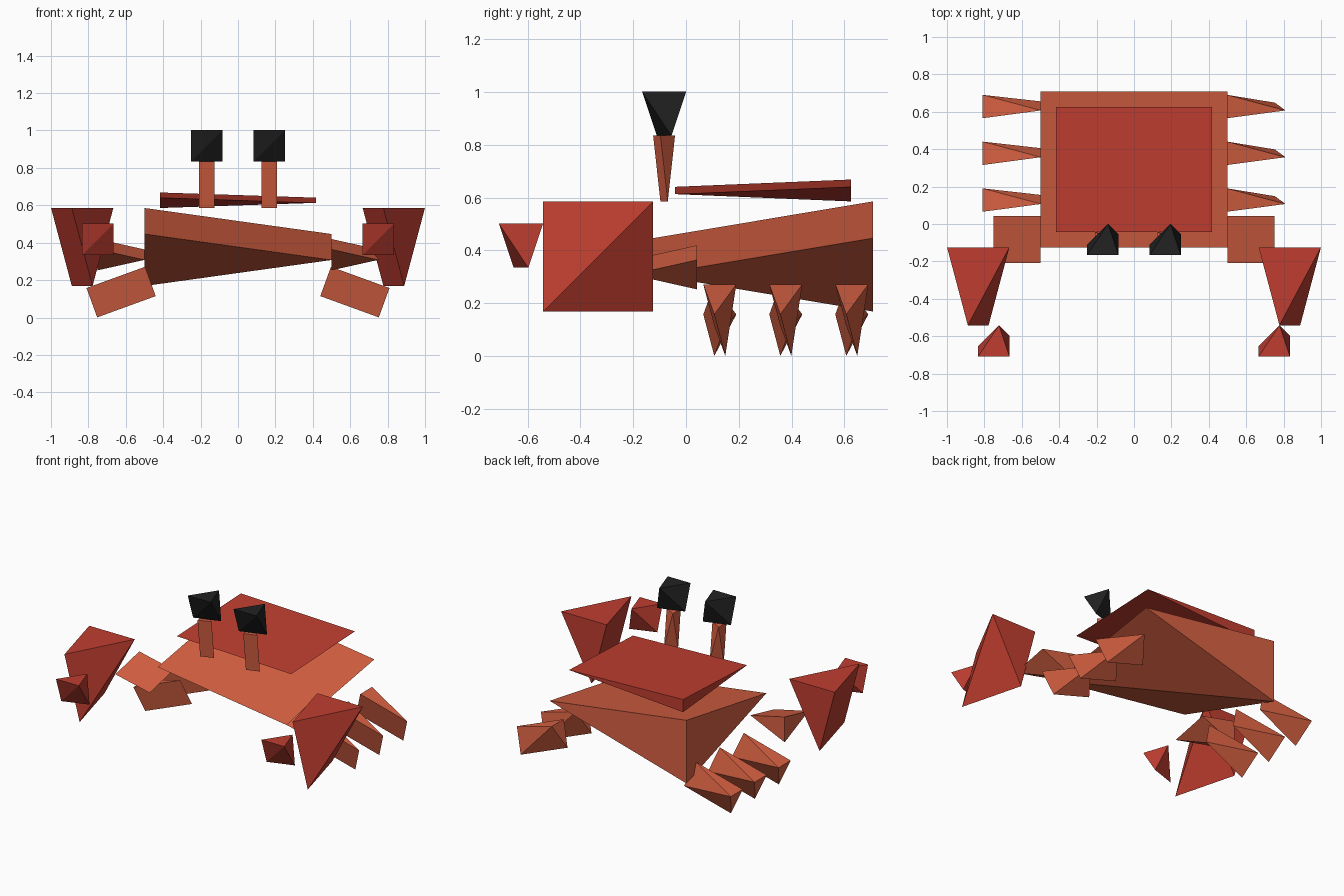
import bpy, bmesh, math
from mathutils import Matrix, Vector

if "Cube" in bpy.data.objects:
    bpy.data.objects.remove(bpy.data.objects["Cube"])


def material(name, rgb):
    m = bpy.data.materials.new(name)
    m.diffuse_color = (*rgb, 1)
    m.use_nodes = True
    m.node_tree.nodes["Principled BSDF"].inputs["Base Color"].default_value = m.diffuse_color
    return m


ORANGE = material("orange shell", (0.694, 0.122, 0.056))
RED = material("red shell", (0.527, 0.048, 0.030))
BLACK = material("eye black", (0.016, 0.016, 0.016))

T, U = 1 / 3, 2 / 3
# Five-cornered facets in a unit box: a slanted base and an apex beside one corner
FLAT = [(0, 1, 1), (1, 1, U), (1, 0, T), (0, 0, U), (0, 1, 0)]      # base on top
SIDE = [(0, 1, 1), (T, 0, 1), (U, 0, 0), (T, 1, 0), (1, 1, 1)]      # base on the left
FRONT = [(0, 0, 1), (1, T, 1), (1, U, 0), (0, T, 0), (0, 1, 1)]     # base in front
GEM = [(0, 0, 1), (1, 0, 1), (U, 1, 1), (0, T, 0), (1, U, 0)]       # irregular nugget


def part(name, shape, centre, size, mat, tilt=0):
    """Convex facet scaled to a box, tilted about y and placed at its centre."""
    bm = bmesh.new()
    for p in shape:
        bm.verts.new([(c - 0.5) * s for c, s in zip(p, size)])
    bmesh.ops.convex_hull(bm, input=bm.verts[:])
    bmesh.ops.dissolve_limit(bm, angle_limit=math.radians(0.5),
                             verts=bm.verts[:], edges=bm.edges[:])
    bmesh.ops.recalc_face_normals(bm, faces=bm.faces[:])
    bm.transform(Matrix.Translation(Vector(centre)) @ Matrix.Rotation(math.radians(tilt), 4, 'Y'))
    mesh = bpy.data.meshes.new(name)
    bm.to_mesh(mesh)
    bm.free()
    mesh.materials.append(mat)
    obj = bpy.data.objects.new(name, mesh)
    bpy.context.collection.objects.link(obj)


# Body and the shell plate over it
part("body", FLAT, (0, 0.292, 0.377), (1, 0.833, 0.417), ORANGE)
part("shell_plate", FLAT, (0, 0.292, 0.627), (0.833, 0.667, 0.083), RED)

for side, label in ((-1, "left"), (1, "right")):
    # Eyes on stalks
    part(f"{label}_eye_stalk", FRONT, (side * 0.167, -0.083, 0.71), (0.083, 0.083, 0.25), ORANGE)
    part(f"{label}_eye", GEM, (side * 0.167, -0.083, 0.918), (0.167, 0.167, 0.167), BLACK)
    # Arm, claw and pincer tip
    part(f"{label}_arm", FLAT, (side * 0.625, -0.083, 0.336), (0.25, 0.25, 0.167), ORANGE)
    part(f"{label}_claw", SIDE, (side * 0.833, -0.333, 0.377), (0.333, 0.417, 0.417), RED)
    part(f"{label}_pincer", GEM, (side * 0.75, -0.625, 0.418), (0.167, 0.167, 0.167), RED)
    # Three legs sloping outwards
    for i, y in enumerate((0.128, 0.378, 0.628)):
        part(f"{label}_leg_{i + 1}", FRONT, (side * 0.625, y, 0.136),
             (0.333, 0.125, 0.167), ORANGE, tilt=side * 20)
